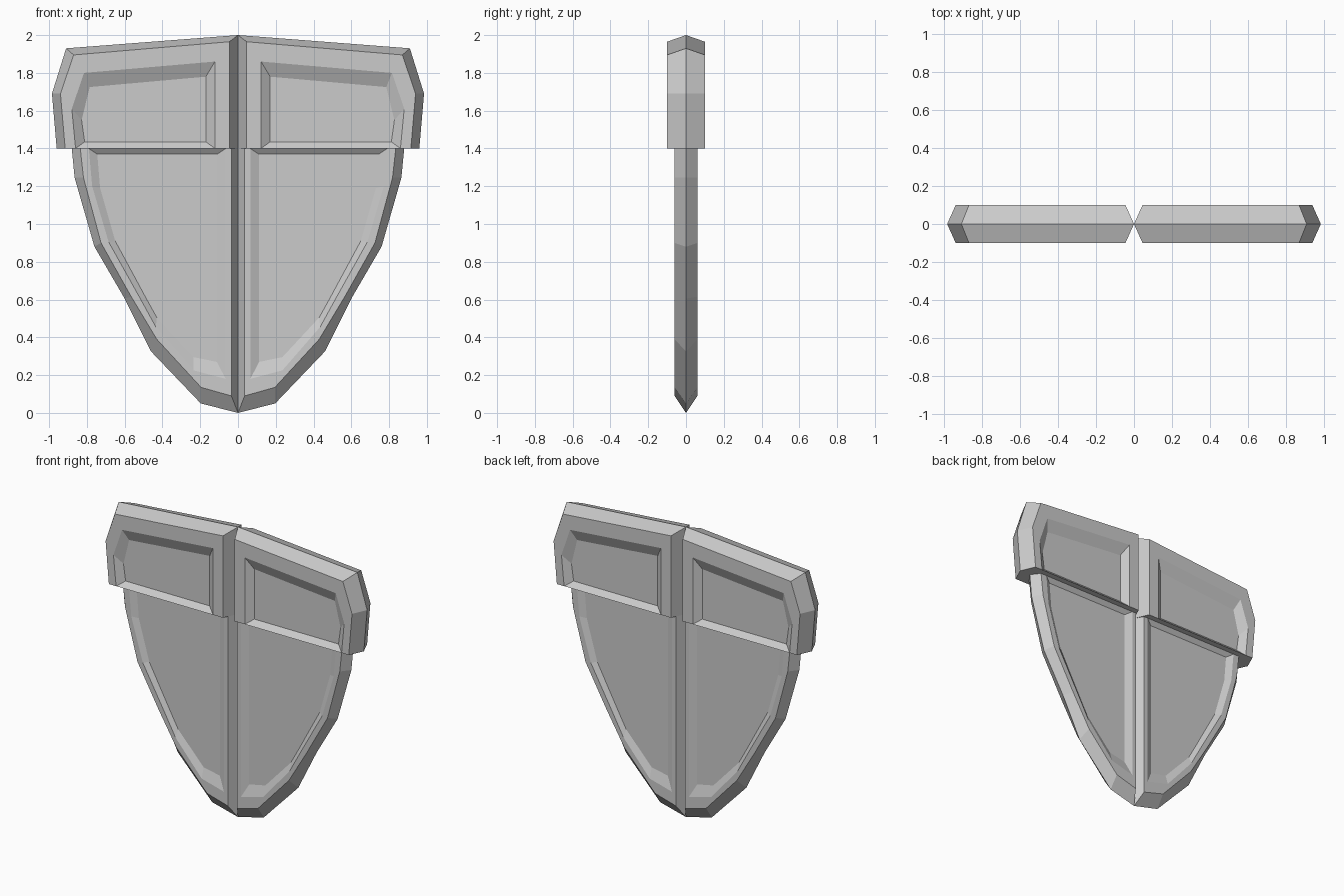
import bpy, bmesh

if "Cube" in bpy.data.objects:
    bpy.data.objects.remove(bpy.data.objects["Cube"])

steel = bpy.data.materials.new("plain_grey")
steel.diffuse_color = (0.6, 0.6, 0.6, 1)
steel.use_nodes = True
steel.node_tree.nodes["Principled BSDF"].inputs["Base Color"].default_value = steel.diffuse_color


def panel(name, loops, depths, open_edge, keep_end):
    """Quarter plate bridged from matching (x, z) loops, mirrored left/right and front/back."""
    bm = bmesh.new()
    rings = [[bm.verts.new((x, -d, z)) for x, z in loop]
             for loop, d in zip(loops, depths)]
    n = len(rings[0])
    for level, (a, b) in enumerate(zip(rings, rings[1:])):
        for i in range(n):
            # edge on the joint line: flat end on the outside, no rim there
            if i == open_edge and (level == 1 or (level == 0 and not keep_end)):
                continue
            j = (i + 1) % n
            bm.faces.new((a[i], a[j], b[j], b[i]))
    floor = bm.faces.new(rings[-1])
    bmesh.ops.recalc_face_normals(bm, faces=bm.faces)
    floor.normal_update()
    if floor.normal.y > 0:
        bmesh.ops.reverse_faces(bm, faces=bm.faces)
    mesh = bpy.data.meshes.new(name)
    bm.to_mesh(mesh)
    bm.free()
    mesh.materials.append(steel)
    obj = bpy.data.objects.new(name, mesh)
    bpy.context.collection.objects.link(obj)
    mirror = obj.modifiers.new("mirror", 'MIRROR')
    mirror.use_axis = (True, True, False)
    return obj


# Upper band: mid ridge, front rim, recess edge, recess floor
panel("upper_plate", [
    [(0, 2.0), (.91, 1.93), (.985, 1.69), (.96, 1.4), (0, 1.4)],
    [(.045, 1.965), (.87, 1.895), (.94, 1.69), (.915, 1.4), (.045, 1.4)],
    [(.122, 1.86), (.815, 1.80), (.88, 1.61), (.86, 1.4), (.122, 1.4)],
    [(.17, 1.78), (.785, 1.725), (.828, 1.55), (.812, 1.435), (.17, 1.435)],
], (0, .1, .1, .065), 3, True)

# Lower body: same build, thinner, tapering to the point
panel("lower_plate", [
    [(0, 1.4), (.88, 1.4), (.865, 1.245), (.76, .88),
     (.6, .605), (.46, .325), (.197, .05), (0, 0)],
    [(.035, 1.4), (.835, 1.4), (.818, 1.245), (.725, .90),
     (.565, .615), (.43, .39), (.195, .135), (.035, .09)],
    [(.065, 1.4), (.79, 1.4), (.772, 1.2), (.685, .905),
     (.52, .61), (.435, .455), (.235, .225), (.065, .18)],
    [(.11, 1.37), (.745, 1.37), (.73, 1.19), (.65, .91),
     (.488, .61), (.43, .505), (.235, .295), (.112, .27)],
], (0, .06, .06, .038), 0, False)
